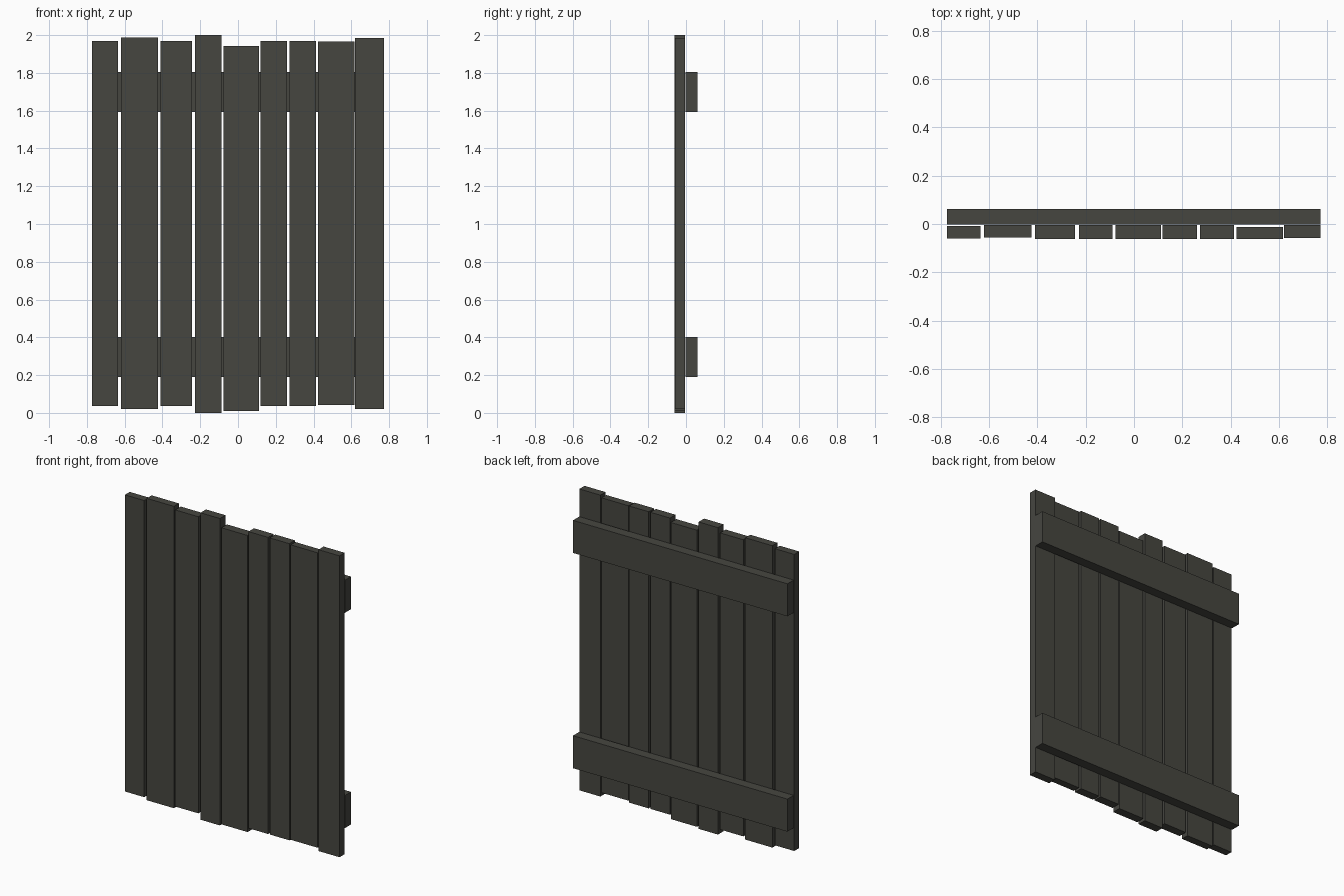
import bpy

wood = bpy.data.materials.new("dark_weathered_wood")
wood.diffuse_color = (0.061, 0.061, 0.051, 1.0)


def box(name, x0, x1, y0, y1, z0, z1):
    """Axis-aligned board given by its extents."""
    bpy.ops.mesh.primitive_cube_add(size=1)
    ob = bpy.context.object
    ob.name = name
    ob.location = ((x0 + x1) / 2, (y0 + y1) / 2, (z0 + z1) / 2)
    ob.scale = (x1 - x0, y1 - y0, z1 - z0)
    bpy.ops.object.transform_apply(location=True, rotation=False, scale=True)
    ob.data.materials.append(wood)
    return ob


# Upright planks: left, right, front, back, bottom, top
planks = [
    (-0.774, -0.635, -0.059, -0.009, 0.037, 1.970),
    (-0.620, -0.424, -0.055, -0.004, 0.020, 1.987),
    (-0.410, -0.243, -0.061, -0.004, 0.037, 1.970),
    (-0.228, -0.088, -0.061, -0.004, 0.000, 2.000),
    (-0.076, 0.112, -0.061, -0.004, 0.010, 1.943),
    (0.118, 0.260, -0.061, -0.004, 0.037, 1.970),
    (0.272, 0.413, -0.061, -0.004, 0.037, 1.970),
    (0.423, 0.617, -0.061, -0.013, 0.043, 1.965),
    (0.620, 0.772, -0.057, -0.004, 0.021, 1.985),
]
for i, p in enumerate(planks):
    box(f"plank_{i + 1}", *p)

# Two horizontal battens across the back
for name, z in (("lower_batten", 0.190), ("upper_batten", 1.593)):
    box(name, -0.774, 0.772, -0.003, 0.061, z, z + 0.212)
